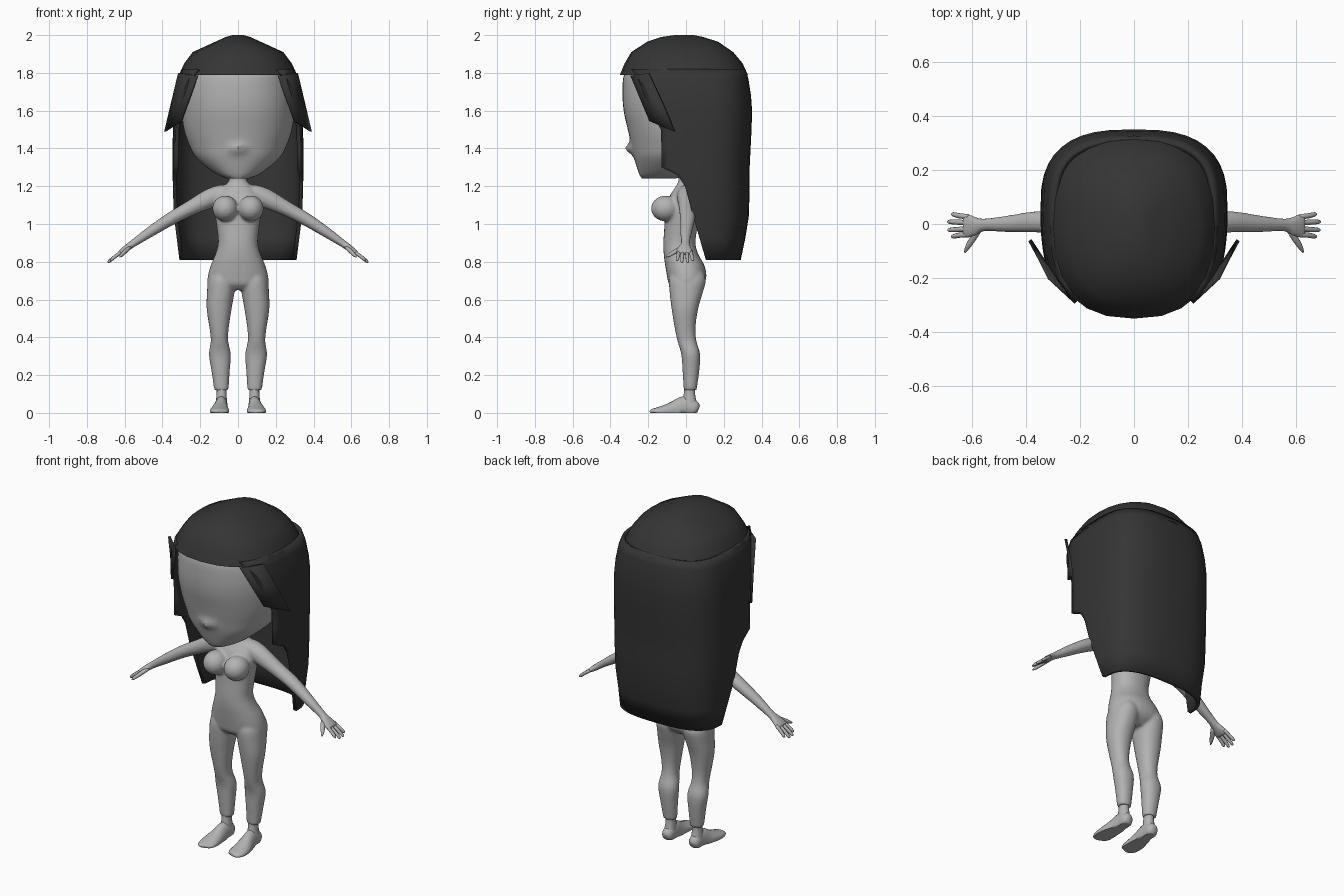
import bpy, bmesh, math
from mathutils import Vector

if "Cube" in bpy.data.objects:
    bpy.data.objects.remove(bpy.data.objects["Cube"])


def material(name, c):
    m = bpy.data.materials.new(name)
    m.diffuse_color = (c, c, c, 1)
    m.use_nodes = True
    m.node_tree.nodes["Principled BSDF"].inputs["Base Color"].default_value = m.diffuse_color
    return m


SKIN = material("light grey skin", 0.45)
HAIR = material("charcoal hair", 0.035)


def finish(bm, name, mat, mirror=False, angle=None):
    bmesh.ops.recalc_face_normals(bm, faces=bm.faces)
    me = bpy.data.meshes.new(name)
    bm.to_mesh(me)
    bm.free()
    me.materials.append(mat)
    for p in me.polygons:
        p.use_smooth = True
    ob = bpy.data.objects.new(name, me)
    bpy.context.collection.objects.link(ob)
    if mirror:
        mod = ob.modifiers.new("mirror", 'MIRROR')
        mod.use_mirror_merge = False
    if angle:
        bpy.context.view_layer.objects.active = ob
        ob.select_set(True)
        bpy.ops.object.shade_smooth_by_angle(angle=math.radians(angle))
        ob.select_set(False)
    return ob


def refine(rows, steps):
    """Catmull-Rom interpolation between section rows."""
    out = []
    for i in range(len(rows) - 1):
        p = [rows[max(0, min(len(rows) - 1, i + k))] for k in (-1, 0, 1, 2)]
        for s in range(steps):
            t = s / steps
            out.append([0.5 * (2 * b + (c - a) * t + (2 * a - 5 * b + 4 * c - d) * t * t
                               + (3 * b - a - 3 * c + d) * t ** 3) for a, b, c, d in zip(*p)])
    return out + [list(rows[-1])]


def skin_rings(bm, rings):
    vs = [[bm.verts.new(p) for p in r] for r in rings]
    n = len(vs[0])
    for a, b in zip(vs, vs[1:]):
        for i in range(n):
            bm.faces.new((a[i], a[(i + 1) % n], b[(i + 1) % n], b[i]))
    bm.faces.new(vs[0])
    bm.faces.new(vs[-1][::-1])
    return vs


def power(v, e):
    return math.copysign(abs(v) ** e, v)


def stack(bm, rows, n=28, steps=3, p=2.2, side=1):
    """Horizontal rings from rows of (z, centre x, half width, front y, back y)."""
    rings = []
    for z, cx, hx, yf, yb in refine(rows, steps):
        ring = []
        for i in range(n):
            a = math.tau * i / n
            ring.append((side * (cx + hx * power(math.cos(a), 2 / p)),
                         (yf + yb) / 2 + (yb - yf) / 2 * power(math.sin(a), 2 / p), z))
        rings.append(ring)
    return skin_rings(bm, rings)


def tube(bm, rows, up, n=14, steps=3, side=1):
    """Rings along a path from rows of (x, y, z, radius along up, radius across)."""
    rows = refine(rows, steps)
    rings = []
    for i, r in enumerate(rows):
        t = (Vector(rows[min(i + 1, len(rows) - 1)][:3]) - Vector(rows[max(i - 1, 0)][:3])).normalized()
        b = t.cross(up).normalized()
        u = b.cross(t)
        ring = []
        for k in range(n):
            a = math.tau * k / n
            q = Vector(r[:3]) + u * r[3] * math.sin(a) + b * r[4] * math.cos(a)
            ring.append((side * q.x, q.y, max(q.z, 0)))
        rings.append(ring)
    skin_rings(bm, rings)


# body: torso, legs, arms and bust fused into one smooth skin
bm = bmesh.new()
stack(bm, [(1.30, 0, .05, -.05, .05), (1.23, 0, .048, -.04, .05), (1.19, 0, .085, -.06, .06),
           (1.14, 0, .122, -.09, .07), (1.06, 0, .122, -.11, .07), (.98, 0, .112, -.115, .06),
           (.90, 0, .105, -.12, .05), (.84, 0, .12, -.118, .065), (.78, 0, .145, -.11, .098),
           (.72, 0, .16, -.10, .108), (.68, 0, .155, -.09, .09), (.65, 0, .09, -.06, .05)])
ARM_UP = Vector((.5, 0, .86))
for s in (1, -1):
    stack(bm, [(.74, .083, .06, -.08, .095), (.70, .085, .074, -.09, .105), (.64, .091, .073, -.087, .09),
               (.55, .10, .066, -.076, .064), (.45, .10, .051, -.06, .05), (.38, .098, .046, -.045, .055),
               (.31, .096, .058, -.025, .075), (.22, .092, .048, -.018, .07), (.12, .088, .038, -.012, .056)],
          side=s)
    tube(bm, [(.03, .02, 1.17, .03, .04), (.08, .01, 1.165, .045, .055), (.15, .005, 1.135, .052, .052),
              (.25, .005, 1.085, .041, .043), (.36, .008, 1.025, .035, .04), (.47, 0, .955, .028, .031),
              (.555, -.003, .897, .02, .024), (.59, -.008, .872, .018, .038),
              (.62, -.008, .85, .014, .047), (.632, -.008, .842, .009, .042)], ARM_UP, side=s)
    g = bmesh.ops.create_uvsphere(bm, u_segments=20, v_segments=14, radius=.068)
    for v in g['verts']:
        v.co = Vector((v.co.x + s * .068, v.co.y * 1.12 - .109, v.co.z + 1.082))
body = finish(bm, "body", SKIN)
rm = body.modifiers.new("fuse", 'REMESH')
rm.mode, rm.voxel_size, rm.use_smooth_shade = 'VOXEL', .008, True
sm = body.modifiers.new("soften", 'SMOOTH')
sm.factor, sm.iterations = .5, 4

# fingers and thumbs
bm = bmesh.new()
for y0, y1, tip in ((.026, .036, .675), (.005, .008, .689), (-.018, -.022, .688), (-.038, -.046, .675)):
    tube(bm, [(.612, y0, .856, .009, .01), (.65, (y0 + y1) / 2, .828, .0095, .0095),
              (tip - .006, y1, .806 + (.683 - tip) * .7, .008, .008),
              (tip, y1, .80 + (.683 - tip) * .7, .003, .003)], ARM_UP, n=8, steps=2)
tube(bm, [(.575, -.02, .876, .012, .014), (.60, -.06, .852, .011, .013),
          (.617, -.088, .835, .009, .009), (.626, -.105, .826, .003, .003)], ARM_UP, n=8, steps=2)
finish(bm, "fingers", SKIN, mirror=True)

# feet with ankles
bm = bmesh.new()
stack(bm, [(.14, .087, .026, -.008, .048), (.10, .087, .026, -.012, .048), (.05, .088, .031, -.02, .058)], n=16)
tube(bm, [(.088, .067, .02, .018, .016), (.088, .05, .025, .04, .032), (.088, .0, .03, .06, .034),
          (.092, -.05, .015, .055, .041), (.097, -.10, .01, .038, .05), (.098, -.15, .008, .022, .05),
          (.094, -.178, .007, .014, .038), (.092, -.186, .006, .006, .022)], Vector((0, 0, 1)), n=18)
finish(bm, "feet", SKIN, mirror=True, angle=50)

# head, with a small nose pulled forward
bm = bmesh.new()
rings = stack(bm, [(1.242, 0, .06, -.235, -.05), (1.27, 0, .125, -.25, .05), (1.35, 0, .22, -.275, .15),
                   (1.42, 0, .26, -.29, .22), (1.50, 0, .287, -.308, .26), (1.60, 0, .30, -.33, .29),
                   (1.70, 0, .30, -.336, .30), (1.80, 0, .28, -.325, .29), (1.88, 0, .23, -.26, .25),
                   (1.94, 0, .14, -.17, .16), (1.965, 0, .05, -.06, .06)], n=48, steps=4)
for ring in rings:
    for v in ring:
        if v.co.y < 0:
            v.co.y -= .036 * math.exp(-(v.co.x / .03) ** 2 - ((v.co.z - 1.398) / .027) ** 2)
finish(bm, "head", SKIN, angle=50)

# hair cap with straight fringe
bm = bmesh.new()
stack(bm, [(2.0, 0, .03, -.06, .04), (1.99, 0, .065, -.13, .09), (1.965, 0, .12, -.205, .17),
           (1.91, 0, .24, -.29, .25), (1.85, 0, .285, -.325, .30), (1.79, 0, .312, -.35, .327)],
      n=24, steps=1, p=2.4)
finish(bm, "hair_cap", HAIR, angle=45)

# long hair: a curtain round the back and sides, open at the front
ROWS = [(1.82, .30, -.285, .315), (1.77, .318, -.25, .33), (1.68, .335, -.215, .344), (1.60, .342, -.18, .35),
        (1.50, .345, -.128, .347), (1.40, .346, -.125, .342), (1.30, .346, -.125, .337),
        (1.26, .346, -.04, .336), (1.20, .345, .0, .336), (1.05, .34, .04, .334),
        (.93, .325, .075, .315), (.81, .31, .11, .29)]
bm = bmesh.new()
grid = []
for z, w, f, b in ROWS:
    c = max(f, .06)
    half = []
    for i in range(11):                      # back quarter
        a = math.pi / 2 * i / 10
        half.append((w * math.sin(a) ** .72, c + (b - c) * math.cos(a) ** .72 if i < 10 else c))
    for i in range(1, 6):                    # side panel to the front edge
        y = c + (f - c) * i / 5 - .001 * i
        half.append((w * (1 - min(1, (c - y) / (c + .37)) ** 2.7) ** (1 / 2.7), y))
    pts = [(-x, y) for x, y in half[:0:-1]] + half
    grid.append([bm.verts.new((x, y, z)) for x, y in pts])
for r, q in zip(grid, grid[1:]):
    for i in range(len(r) - 1):
        bm.faces.new((r[i], r[i + 1], q[i + 1], q[i]))
ob = finish(bm, "long_hair", HAIR, angle=45)
for p in ob.data.polygons:                   # outward is away from the head axis
    if p.center.y > .2 and abs(p.center.x) < .1:
        flip = p.normal.y < 0
        break
sol = ob.modifiers.new("thickness", 'SOLIDIFY')
sol.thickness, sol.offset = .02, (1 if flip else -1)

# side locks framing the face
bm = bmesh.new()
A, B, C, D, E = [bm.verts.new(p) for p in ((.215, -.29, 1.785), (.30, -.19, 1.545), (.385, -.06, 1.49),
                                           (.35, -.125, 1.64), (.312, -.2, 1.80))]
bm.faces.new((A, B, D, E))
bm.faces.new((B, C, D))
ob = finish(bm, "side_locks", HAIR, mirror=True)
sol = ob.modifiers.new("thickness", 'SOLIDIFY')
sol.thickness, sol.offset = .014, 0
